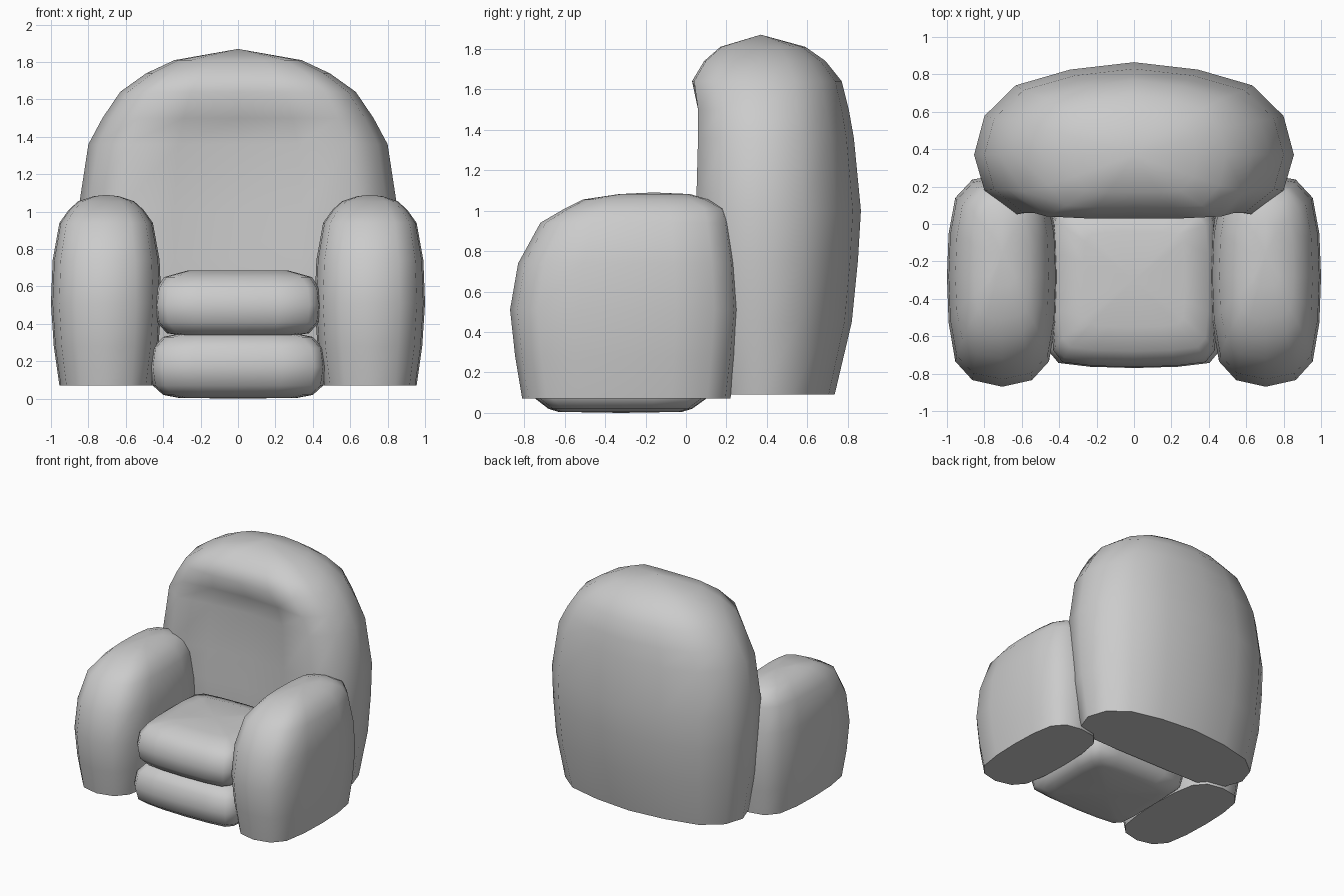
import bpy, bmesh, math

if "Cube" in bpy.data.objects:
    bpy.data.objects.remove(bpy.data.objects["Cube"])

# half sections (x, y) normalised, from front centre round the +x side to back centre
BACK = [(0, -1), (.4, -1), (.74, -.97), (.935, -.58), (1, 0), (.935, .42), (.74, .75), (.4, .92), (0, 1)]
ARM = [(0, -1), (.54, -.94), (.85, -.77), (.97, -.42), (1, 0), (.97, .42), (.85, .77), (.54, .95), (0, 1)]
PAD = [(0, -1), (.5, -.985), (.86, -.94), (.97, -.8), (1, -.4), (1, 0), (1, .4), (.97, .8),
       (.86, .94), (.5, .985), (0, 1)]


def puff(name, section, rings, cx, ym, top, bottom=None):
    """Loft a closed section through rings (z, half width, front y, back y, dish)."""
    outline = section + [(-x, y) for x, y in section[-2:0:-1]]
    n = len(outline)
    bm = bmesh.new()
    loops = []
    for z, hx, y0, y1, *dish in rings:
        d = dish[0] if dish else 0
        loop = []
        for x, t in outline:
            y = ym + t * ((y1 - ym) if t > 0 else (ym - y0))
            if t < 0:
                y += d * max(0, 1 - (abs(x) / .74) ** 2)
            loop.append(bm.verts.new((cx + x * hx, y, z)))
        loops.append(loop)
    for a, b in zip(loops, loops[1:]):
        for i in range(n):
            j = (i + 1) % n
            bm.faces.new((a[i], a[j], b[j], b[i]))
    tip = bm.verts.new((cx, *top))
    for i in range(n):
        bm.faces.new((loops[-1][i], loops[-1][(i + 1) % n], tip))
    if bottom:
        low = bm.verts.new((cx, *bottom))
        for i in range(n):
            bm.faces.new((loops[0][(i + 1) % n], loops[0][i], low))
    else:
        bm.faces.new(loops[0][::-1])
    bmesh.ops.recalc_face_normals(bm, faces=bm.faces)
    me = bpy.data.meshes.new(name)
    bm.to_mesh(me)
    bm.free()
    ob = bpy.data.objects.new(name, me)
    bpy.context.collection.objects.link(ob)
    bpy.ops.object.select_all(action='DESELECT')
    ob.select_set(True)
    bpy.context.view_layer.objects.active = ob
    bpy.ops.object.shade_smooth_by_angle(angle=math.radians(60))
    return ob


# backrest: tall arched cushion with a dished front
puff("backrest", BACK, [
    (.09, .77, .13, .735), (.45, .83, .06, .82, .04), (.75, .85, .045, .85, .07),
    (1.0, .855, .04, .865, .08), (1.36, .80, .05, .83, .08), (1.5, .725, .05, .805, .06),
    (1.64, .63, .03, .77), (1.74, .49, .09, .69), (1.81, .34, .17, .59)], 0, .37, (.37, 1.87))

# armrests
for side, cx in (("left", -.705), ("right", .705)):
    puff("armrest_" + side, ARM, [
        (.07, .25, -.81, .22), (.28, .28, -.845, .245), (.51, .295, -.87, .265),
        (.74, .286, -.83, .25), (.94, .25, -.72, .22), (1.01, .20, -.60, .2),
        (1.055, .15, -.51, .11), (1.082, .07, -.33, .02)], cx, -.28, (-.16, 1.09))

# seat cushion
puff("seat_cushion", PAD, [
    (.335, .28, -.62, -.02), (.35, .38, -.70, .06), (.41, .435, -.75, .11), (.5, .445, -.765, .12),
    (.59, .435, -.74, .11), (.65, .395, -.68, .07), (.685, .27, -.55, -.04)],
    0, -.32, (-.3, .682), (-.32, .335))

# base cushion
puff("base", PAD, [
    (.005, .32, -.63, -.02), (.02, .40, -.68, .03), (.07, .455, -.745, .10), (.17, .47, -.77, .13),
    (.27, .455, -.75, .12), (.33, .40, -.70, .06), (.355, .28, -.58, -.04)],
    0, -.32, (-.32, .36), (-.32, 0))
